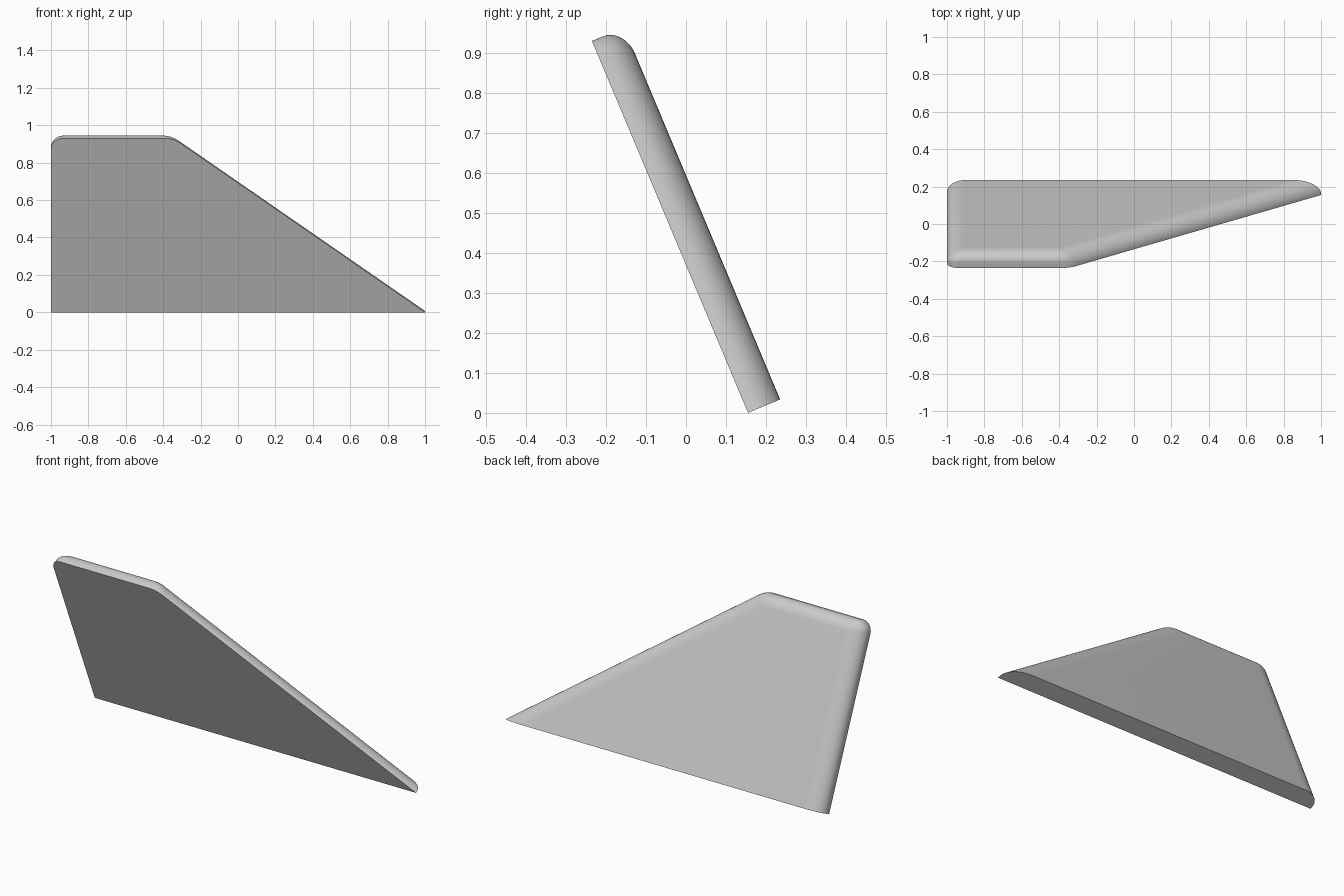
import bpy, bmesh, math
from mathutils import Vector

cube = bpy.data.objects.get("Cube")
if cube:
    bpy.data.objects.remove(cube, do_unlink=True)

LENGTH, THICK, RUN = 1.008, 0.087, 1.345
UP = Vector((0, -0.387, 0.922))      # up along the leaning panel
OUT = Vector((0, 0.922, 0.387))      # through the panel, front to back
BASE = Vector((0, 0.155, 0))
STEPS = 14


def inset(depth, width, height):
    """How far an edge is rounded inward at a depth behind the front face."""
    s = min(1, max(0, (depth - THICK + height) / height))
    return width * (1 - math.sqrt(1 - s * s))


def fillet(before, corner, after, radius, count=8):
    """Points of a round corner."""
    a, b = (before - corner).normalized(), (after - corner).normalized()
    half = a.angle(b) / 2
    p, q = (corner + d * radius / math.tan(half) for d in (a, b))
    centre = corner + (a + b).normalized() * radius / math.sin(half)
    turn = math.pi - 2 * half
    return [centre + ((p - centre) * math.sin((1 - k / count) * turn)
                      + (q - centre) * math.sin(k / count * turn)) / math.sin(turn)
            for k in range(count + 1)]


def outline(depth):
    """Panel outline at a depth: straight back edge, top and long slope."""
    left = -1 + inset(depth, 0.1, 0.07)
    top = LENGTH - inset(depth, 0.07, 0.058)
    reach = 1 - inset(depth, 0.09, 0.08) * math.hypot(RUN, LENGTH) / LENGTH
    bl, tl = Vector((left, 0)), Vector((left, top))
    tr, br = Vector((reach - top * RUN / LENGTH, top)), Vector((reach, 0))
    shrink = 1 - 0.8 * inset(depth, 1, 0.07)
    return [bl, *fillet(bl, tl, tr, 0.06 * shrink), *fillet(tl, tr, br, 0.13 * shrink), br]


# Stack the outlines from the front face to the rounded back
depths = [0] + [THICK - 0.08 + 0.08 * math.sin(math.pi / 2 * k / STEPS) for k in range(STEPS + 1)]
bm = bmesh.new()
rings = [[bm.verts.new(BASE + Vector((p.x, 0, 0)) + UP * p.y + OUT * d) for p in outline(d)]
         for d in depths]
for near, far in zip(rings, rings[1:]):
    for i in range(len(near) - 1):
        bm.faces.new((near[i], near[i + 1], far[i + 1], far[i]))
bm.faces.new(rings[0])
bm.faces.new(rings[-1])
# One flat underside
bm.faces.new([r[0] for r in rings] + [r[-1] for r in reversed(rings)])
bmesh.ops.recalc_face_normals(bm, faces=bm.faces)

mesh = bpy.data.meshes.new("fin_panel")
bm.to_mesh(mesh)
bm.free()
panel = bpy.data.objects.new("fin_panel", mesh)
bpy.context.collection.objects.link(panel)

# Plain grey finish
grey = bpy.data.materials.new("plain_grey")
grey.use_nodes = True
colour = (0.6, 0.6, 0.6, 1)
grey.diffuse_color = colour
grey.node_tree.nodes["Principled BSDF"].inputs["Base Color"].default_value = colour
mesh.materials.append(grey)

bpy.ops.object.select_all(action="DESELECT")
panel.select_set(True)
bpy.context.view_layer.objects.active = panel
bpy.ops.object.shade_smooth_by_angle(angle=math.radians(35))
